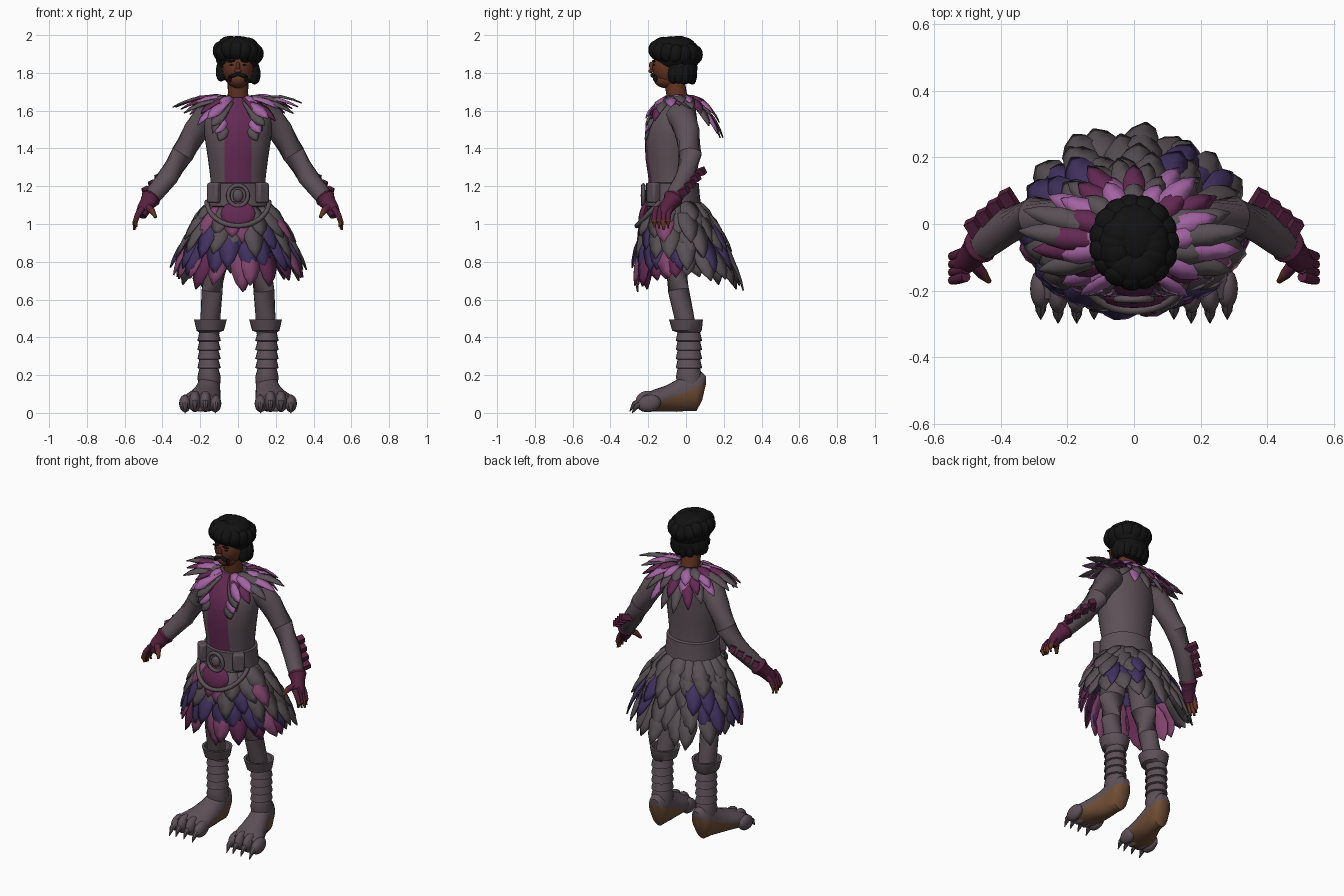
import bpy, bmesh, math, random
from mathutils import Vector, Matrix, Euler

random.seed(4)
if "Cube" in bpy.data.objects:
    bpy.data.objects.remove(bpy.data.objects["Cube"])


def material(name, r, g, b):
    m = bpy.data.materials.new(name)
    m.use_nodes = True
    m.diffuse_color = (r, g, b, 1)
    bsdf = m.node_tree.nodes["Principled BSDF"]
    bsdf.inputs["Base Color"].default_value = (r, g, b, 1)
    bsdf.inputs["Roughness"].default_value = 0.8
    return m


SUIT = material("mauve grey suit", .108, .08, .094)
GREY = material("grey feather", .1, .08, .09)
PINK = material("orchid feather", .36, .125, .36)
ROSE = material("rose feather", .23, .06, .16)
PLUM = material("plum", .125, .022, .085)
INDIGO = material("indigo feather", .055, .032, .12)
WINE = material("wine glove", .095, .015, .05)
SKIN = material("brown skin", .125, .034, .016)
HAIR = material("black hair", .006, .006, .006)
SOLE = material("tan sole", .16, .075, .036)
UP = Vector((0, 0, 1))


def finish(name, bm, mats, mirror=False, thick=0):
    bmesh.ops.recalc_face_normals(bm, faces=bm.faces)
    me = bpy.data.meshes.new(name)
    bm.to_mesh(me)
    bm.free()
    for m in mats:
        me.materials.append(m)
    me.shade_smooth()
    me.set_sharp_from_angle(angle=math.radians(40))
    ob = bpy.data.objects.new(name, me)
    bpy.context.collection.objects.link(ob)
    if thick:
        ob.modifiers.new("thickness", 'SOLIDIFY').thickness = thick
    if mirror:
        ob.modifiers.new("mirror", 'MIRROR').use_mirror_merge = False
    return ob


def tube(bm, rows, axis=None, n=20):
    """Skin elliptical rings (x, y, z, rx, ry) across an axis or the path."""
    pts = [Vector(r[:3]) for r in rows]
    rings = []
    for i, r in enumerate(rows):
        d = axis or (pts[min(i + 1, len(pts) - 1)] - pts[max(i - 1, 0)])
        q = UP.rotation_difference(d.normalized())
        ring = []
        for k in range(n):
            a = math.tau * k / n
            ring.append(bm.verts.new(pts[i] + q @ Vector((r[3] * math.cos(a), r[-1] * math.sin(a), 0))))
        rings.append(ring)
    for a, b in zip(rings, rings[1:]):
        for k in range(n):
            bm.faces.new((a[k], a[(k + 1) % n], b[(k + 1) % n], b[k]))
    bm.faces.new(rings[0])
    bm.faces.new(rings[-1])


def split(bm, planes, rule):
    """Cut along planes and give faces matching the rule the second colour."""
    for co, no in planes:
        bmesh.ops.bisect_plane(bm, geom=bm.verts[:] + bm.edges[:] + bm.faces[:], plane_co=co, plane_no=no)
    for f in bm.faces:
        f.material_index = int(rule(f.calc_center_median()))


def loft(name, rows, mats, mirror=False, axis=None, n=20, planes=(), rule=None):
    bm = bmesh.new()
    tube(bm, rows, axis, n)
    if rule:
        split(bm, planes, rule)
    return finish(name, bm, mats, mirror)


def blobs(name, items, mat, mirror=False, box=False):
    """Ellipsoids or boxes given as (location, size, rotation)."""
    bm = bmesh.new()
    for loc, size, rot in items:
        m = Matrix.LocRotScale(Vector(loc), Euler(rot), Vector(size))
        if box:
            bmesh.ops.create_cube(bm, size=1, matrix=m)
        else:
            bmesh.ops.create_uvsphere(bm, u_segments=16, v_segments=10, radius=1, matrix=m)
    return finish(name, bm, [mat], mirror)


def feather(bm, base, tip, out, width, mat, bend=.1):
    """Leaf-shaped blade with a raised centre rib."""
    d = tip - base
    side = d.cross(out).normalized()
    nor = side.cross(d).normalized()
    rows = []
    for t, w in ((0, .5), (.3, .88), (.58, 1), (.82, .66), (1, .06)):
        c = base + d * t + nor * (bend * d.length * math.sin(math.pi * t))
        rows.append([bm.verts.new(c + side * (width * w * k) + nor * (.25 * width * w * (1 - abs(k))))
                     for k in (-1, 0, 1)])
    for a, b in zip(rows, rows[1:]):
        for k in (0, 1):
            bm.faces.new((a[k], a[k + 1], b[k + 1], b[k])).material_index = mat


# Torso with a plum front panel, and neck
loft("torso", [(0, -.06, 1.04, .15, .13), (0, -.07, 1.15, .145, .125), (0, -.075, 1.25, .147, .125),
               (0, -.08, 1.35, .16, .135), (0, -.08, 1.47, .178, .138), (0, -.07, 1.56, .178, .128),
               (0, -.05, 1.62, .14, .1), (0, -.045, 1.67, .07, .07)], [SUIT, PLUM], axis=UP, n=36,
     planes=[((-.072, 0, 0), (1, 0, 0)), ((.072, 0, 0), (1, 0, 0))],
     rule=lambda c: abs(c.x) < .072 and c.y < -.08)
loft("neck", [(0, -.035, 1.62, .062), (0, -.05, 1.69, .054), (0, -.065, 1.78, .055)], [SKIN])

# Head, face details
blobs("head", [((0, -.08, 1.83), (.085, .1, .1), (0, 0, 0)), ((0, -.105, 1.767), (.058, .066, .048), (0, 0, 0)),
               ((0, -.18, 1.83), (.011, .014, .03), (.25, 0, 0)), ((0, -.186, 1.81), (.018, .014, .011), (0, 0, 0))], SKIN)
blobs("moustache", [((.022, -.176, 1.787), (.026, .012, .01), (0, .35, 0)),
                    ((.043, -.163, 1.77), (.009, .012, .018), (0, 0, 0))], HAIR, True)
blobs("brows_and_eyes", [((.035, -.172, 1.862), (.022, .01, .006), (0, .1, 0)),
                         ((.034, -.168, 1.842), (.012, .007, .004), (0, 0, 0))], HAIR, True)
# Hair: a full cap with shallow tousled locks, tapering to the nape
locks = [((0, -.045, 1.892), (.121, .122, .104), (0, 0, 0)), ((0, -.005, 1.825), (.095, .066, .085), (0, 0, 0))]
for i in range(15):
    a = math.tau * i / 15
    c, s = math.cos(a), math.sin(a)
    wob = random.uniform(-.012, .012)
    locks.append(((.086 * c, -.055 + .095 * s, 1.905 + wob + .02 * max(0, -s)), (.05, .05, .055), (wob * 20, .3, a)))
    if s > -.5:
        locks.append(((.086 * c, -.035 + .06 * s, 1.815 + wob), (.032, .036, .068), (wob * 15, -.15, a)))
    locks.append(((.055 * c, -.065 + .065 * s, 1.945 + wob * .5), (.055, .055, .045), (wob * 20, .3, a)))
blobs("hair", locks, HAIR)

# Arms, gloves and forearm fins
loft("arms", [(.12, -.045, 1.57, .07), (.175, -.015, 1.555, .073), (.225, .005, 1.49, .067), (.295, .022, 1.37, .061),
              (.37, 0, 1.25, .055), (.43, -.045, 1.175, .049), (.475, -.08, 1.115, .042)], [SUIT], True)
loft("glove_cuffs", [(.453, -.06, 1.148, .045), (.462, -.067, 1.136, .054), (.478, -.083, 1.112, .042),
                     (.495, -.105, 1.085, .039), (.515, -.125, 1.045, .03)], [WINE], True, n=14)
bm = bmesh.new()
for i in range(4):
    y = -.085 - .024 * i
    tube(bm, [(.505, y, 1.085, .017), (.53, y - .008, 1.05, .016), (.545, y - .012, 1.01, .014),
              (.55 - .006 * abs(i - 1), y - .008, .968 + .008 * abs(i - 1), .007)], n=10)
tube(bm, [(.48, -.12, 1.09, .02), (.455, -.15, 1.07, .017), (.435, -.172, 1.035, .008)], n=10)
split(bm, [((.53, 0, 1.035), (.6, 0, 1))], lambda c: .6 * (c.x - .53) + c.z < 1.035)
finish("fingers", bm, [WINE, SKIN], True)
blobs("forearm_fins", [((.372 + .034 * i, .067 - .029 * i, 1.272 - .034 * i), (.036, .075, .036), (.3, .4, -.45))
                       for i in range(4)], WINE, True, box=True)

# Legs and banded boots
loft("legs", [(.09, -.06, 1.05, .085), (.12, -.055, .8, .072), (.137, -.04, .65, .056),
              (.145, -.012, .52, .053), (.15, .01, .4, .05)], [SUIT], True)
shaft = [(.152, .025, .12, .055, .06)]
for k in range(5):
    z = .19 + .048 * k
    shaft += [(.153, .016, z, .062, .07), (.154, .015, z + .044, .051, .06)]
shaft += [(.147, .005, .435, .072, .078), (.146, 0, .495, .087, .09), (.146, 0, .495, .072, .075),
          (.147, 0, .45, .057, .06)]
loft("boot_shafts", shaft, [SUIT], True, axis=UP)
# Broad feet on wedge soles
loft("boot_feet", [(.145, .106, .175, .022, .02), (.15, .085, .14, .05, .075), (.152, .055, .115, .058, .105),
                   (.157, 0, .11, .064, .1), (.165, -.05, .09, .072, .084), (.178, -.11, .075, .086, .068),
                   (.193, -.17, .065, .1, .058), (.2, -.225, .055, .09, .045)], [SUIT, SOLE], True,
     axis=Vector((0, -1, 0)), n=24,
     planes=[((0, -.22, .02), (0, -.42, 1))], rule=lambda c: c.z < .02 + .42 * (c.y + .22))
toes = [(.2 + .04 * k, -.212 + .009 * abs(k), .066 - .008 * abs(k)) for k in (-2, -.7, .7, 2)]
blobs("toes", [((x, y, z), (.032, .062, z - .004), (.2, 0, 0)) for x, y, z in toes], SUIT, True)
bm = bmesh.new()
for x, y, z in toes:
    tube(bm, [(x, y - .035, z, .02), (x, y - .068, z - .014, .015), (x, y - .092, z - .052, .002)], n=8)
finish("claws", bm, [SUIT], True)

# Feather skirt in overlapping tiers with flared tips
FEATHERS = [GREY, PINK, ROSE, PLUM, INDIGO]


def skirt_point(v, a, grow=1):
    rx, ry = .15 + .17 * math.sin(1.7 * v), .125 + .13 * math.sin(1.6 * v)
    return Vector((grow * rx * math.cos(a), -.06 + .07 * v + grow * ry * math.sin(a), 1.12 - .46 * v))


bm = bmesh.new()
tiers = [(22, .45, 1.02, (2, 2, 2, 2, 3)), (20, .28, .83, (4, 4, 0, 4)), (18, .14, .63, (0, 0, 4)),
         (18, .04, .45, (2, 2, 0)), (16, -.02, .3, (0,))]
for row, (n, v0, v1, palette) in enumerate(tiers):
    for i in range(n):
        a = math.tau * (i + .5 * (row % 2)) / n - math.pi / 2
        if row == 4 and math.sin(a) < -.6:
            continue
        end = v1 + random.uniform(-.07, .03) - (.12 * math.cos(a) ** 2 if row == 0 else 0)
        mat = random.choice(palette)
        if math.sin(a) > .1 and mat in (2, 3) and random.random() < .88:
            mat = 0
        out = Vector((math.cos(a), math.sin(a), .35))
        feather(bm, skirt_point(v0, a, .93), skirt_point(end, a + random.uniform(-.13, .13), random.uniform(1.05, 1.17)),
                out, .054, mat, .05)
finish("skirt_feathers", bm, FEATHERS, thick=.007)
lining = []
for v in (0, .15, .3):
    c, s = skirt_point(v, 0, .88), skirt_point(v, math.pi / 2, .88)
    lining.append((0, c.y, c.z, c.x, s.y - c.y))
loft("skirt_lining", lining, [GREY], axis=UP, n=28)

# Feather collar over the shoulders
bm = bmesh.new()
for n, rx, ry, drop, lift, palette in ((22, .335, .215, .17, -.01, (0, 0, 3, 0, 1)),
                                       (19, .29, .195, .10, .005, (1, 3, 1, 0, 3)),
                                       (15, .21, .165, .04, .012, (3, 1, 0, 1, 0))):
    for i in range(n):
        a = math.tau * (i + .5) / n - math.pi / 2
        c, s = math.cos(a), math.sin(a)
        if s < 0 and abs(c) < .3:
            continue
        k = random.uniform(.88, 1.05)
        base = Vector((.075 * c, -.045 + .075 * s, 1.665 + lift))
        tip = Vector((rx * c * k, -.02 + ry * s * k, 1.655 + lift - drop * s * s - .03 * random.random()))
        feather(bm, base, tip, Vector((.5 * c, .7 * s, 1)), .034, palette[i % len(palette)], .1)
# Short feathers running down beside the front panel
for s in (-1, 1):
    for i in range(4):
        z = 1.64 - .04 * i
        feather(bm, Vector((s * .06, -.15 - .014 * i, z)), Vector((s * (.16 - .02 * i), -.215, z - .08)),
                Vector((s * .2, -1, .3)), .03, (1, 0, 1, 0)[i], .05)
finish("collar_feathers", bm, FEATHERS, thick=.006)

# Belt, pouches, buckle and apron
loft("belt", [(0, -.067, 1.09, .155, .135), (0, -.068, 1.095, .168, .148), (0, -.07, 1.16, .16, .142),
              (0, -.072, 1.215, .158, .14), (0, -.072, 1.22, .145, .125)], [SUIT], axis=UP, n=32)
pouches = blobs("belt_pouches", [((.125, -.172, 1.165), (.07, .05, .11), (0, 0, .65))], SUIT, True, box=True)
bevel = pouches.modifiers.new("bevel", 'BEVEL')
bevel.width, bevel.segments = .012, 2
blobs("buckle_boss", [((0, -.222, 1.15), (.028, .018, .034), (0, 0, 0))], GREY)
blobs("apron", [((0, -.225, 1.055), (.092, .022, .068), (-.25, 0, 0))], PLUM)


def cord(name, pts, radius, mat, closed=False):
    cu = bpy.data.curves.new(name, 'CURVE')
    cu.dimensions, cu.bevel_depth, cu.bevel_resolution = '3D', radius, 2
    sp = cu.splines.new('POLY')
    sp.points.add(len(pts) - 1)
    for p, co in zip(sp.points, pts):
        p.co = (*co, 1)
    sp.use_cyclic_u = closed
    cu.materials.append(mat)
    bpy.context.collection.objects.link(bpy.data.objects.new(name, cu))


turn = [math.tau * i / 24 for i in range(24)]
cord("buckle_ring", [(.052 * math.cos(a), -.226, 1.15 + .055 * math.sin(a)) for a in turn], .011, SUIT, True)
arc = [math.pi * i / 16 for i in range(17)]
cord("apron_strap", [(.165 * math.cos(a), -.135 - .125 * math.sin(a), 1.12 - .13 * math.sin(a)) for a in arc], .013, SUIT)
